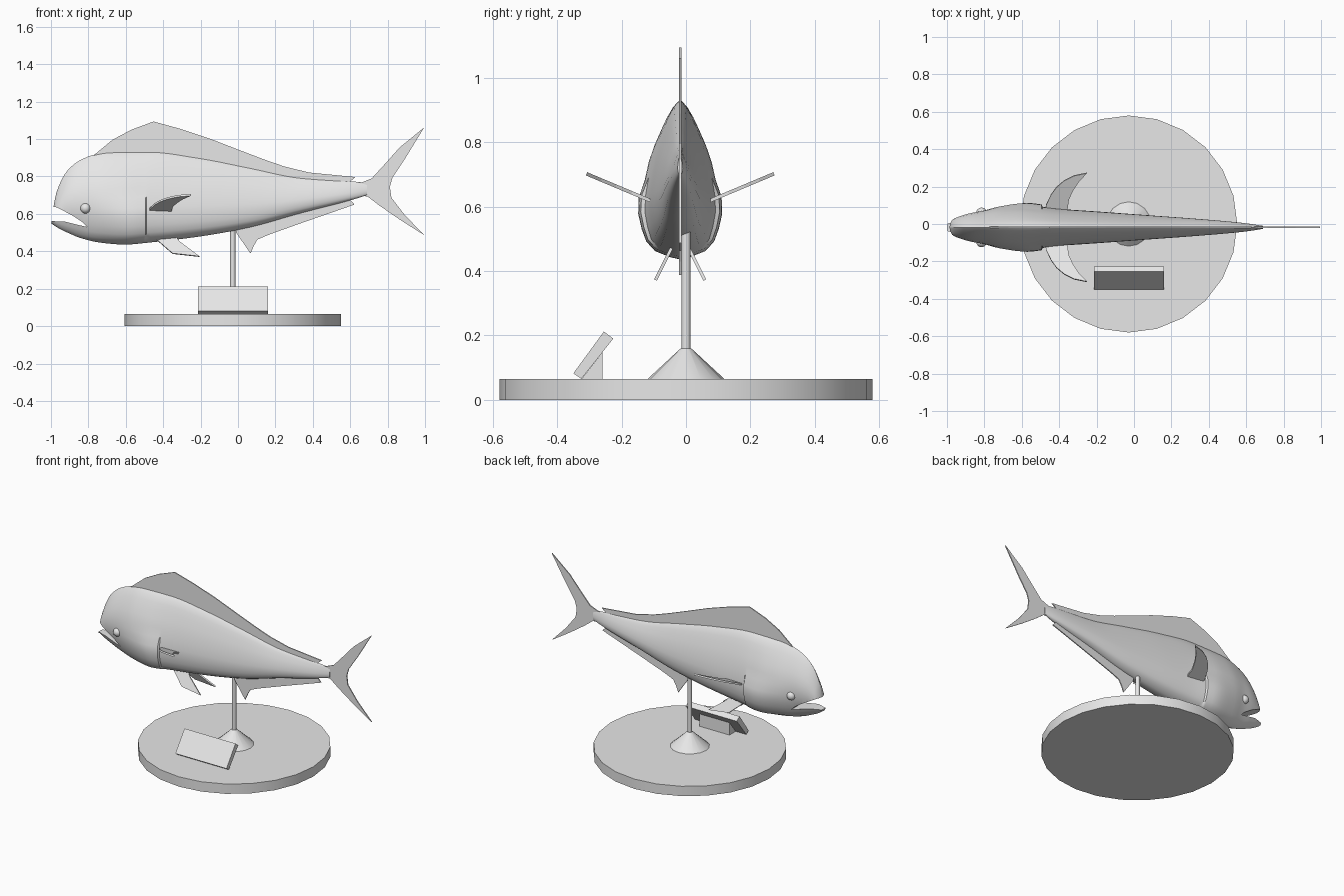
import bpy, bmesh, math
from mathutils import Vector

if "Cube" in bpy.data.objects:
    bpy.data.objects.remove(bpy.data.objects["Cube"])

MID = -0.018          # y of the fish's centre plane
STAND_X = -0.028      # x of the stand's axis

grey = bpy.data.materials.new("plain_grey")
grey.diffuse_color = (0.8, 0.8, 0.8, 1)
grey.use_nodes = True
grey.node_tree.nodes["Principled BSDF"].inputs["Base Color"].default_value = grey.diffuse_color


def finish(name, bm, smooth=35):
    bmesh.ops.recalc_face_normals(bm, faces=bm.faces)
    me = bpy.data.meshes.new(name)
    bm.to_mesh(me)
    bm.free()
    ob = bpy.data.objects.new(name, me)
    bpy.context.collection.objects.link(ob)
    me.materials.append(grey)
    if smooth:
        shade(ob, smooth)
    return ob


def shade(ob, angle):
    bpy.ops.object.select_all(action='DESELECT')
    ob.select_set(True)
    bpy.context.view_layer.objects.active = ob
    bpy.ops.object.shade_smooth_by_angle(angle=math.radians(angle))


def prism(name, pts, depth):
    """Outline extruded evenly to both sides along the depth vector."""
    d = Vector(depth)
    bm = bmesh.new()
    a = [bm.verts.new(Vector(p) - d / 2) for p in pts]
    b = [bm.verts.new(Vector(p) + d / 2) for p in pts]
    bm.faces.new(a)
    bm.faces.new(b[::-1])
    for i in range(len(a)):
        j = (i + 1) % len(a)
        bm.faces.new((a[i], b[i], b[j], a[j]))
    return finish(name, bm, 0)


def turned(name, rings, sides):
    """Round part from (radius, z) rings about the stand axis."""
    bm = bmesh.new()
    loops = []
    for r, z in rings:
        loops.append([bm.verts.new((STAND_X + r * math.cos(2 * math.pi * i / sides),
                                    r * math.sin(2 * math.pi * i / sides), z))
                      for i in range(sides)])
    for lo, hi in zip(loops, loops[1:]):
        for i in range(sides):
            j = (i + 1) % sides
            bm.faces.new((lo[i], lo[j], hi[j], hi[i]))
    bm.faces.new(loops[0][::-1])
    bm.faces.new(loops[-1])
    return finish(name, bm)


def curve(table, x):
    """Smooth interpolation without overshoot."""
    n = len(table)
    s = [(table[i + 1][1] - table[i][1]) / (table[i + 1][0] - table[i][0]) for i in range(n - 1)]

    def tangent(i):
        if i == 0 or i == n - 1:
            return s[0] if i == 0 else s[-1]
        p, q = s[i - 1], s[i]
        return 2 * p * q / (p + q) if p * q > 0 else 0
    x = min(max(x, table[0][0]), table[-1][0])
    i = max(k for k in range(n - 1) if table[k][0] <= x)
    h = table[i + 1][0] - table[i][0]
    u = (x - table[i][0]) / h
    return (table[i][1] * (1 + 2 * u) * (1 - u) ** 2 + table[i + 1][1] * u * u * (3 - 2 * u)
            + h * tangent(i) * u * (1 - u) ** 2 + h * tangent(i + 1) * u * u * (u - 1))


# Stand: disc, cone foot and pole
turned("base_disc", [(0.58, 0), (0.58, 0.065)], 24)
turned("cone_foot", [(0.12, 0.064), (0.016, 0.16)], 16)
turned("support_pole", [(0.014, 0.15), (0.014, 0.56)], 12)

# Tilted plaque and its wedge
prism("plaque", [(-0.027, y, z) for y, z in
                 [(-0.35, 0.082), (-0.325, 0.065), (-0.226, 0.19), (-0.255, 0.212)]], (0.375, 0, 0))
prism("plaque_wedge", [(-0.027, y, z) for y, z in
                       [(-0.325, 0.064), (-0.26, 0.064), (-0.26, 0.147)]], (0.22, 0, 0))

# Fish body profiles: back line, belly line, half width, section shape
BACK = [(-.997, .565), (-.975, .70), (-.955, .757), (-.917, .826), (-.848, .885), (-.767, .917),
        (-.687, .93), (-.473, .933), (-.206, .90), (.06, .848), (.33, .794), (.62, .773), (.69, .765)]
BELLY = [(-.997, .548), (-.95, .518), (-.90, .495), (-.848, .473), (-.74, .447), (-.607, .436),
         (-.473, .447), (-.206, .479), (.06, .527), (.33, .602), (.596, .671), (.69, .70)]
WIDTH = [(-.997, .02), (-.97, .045), (-.93, .062), (-.88, .078), (-.81, .092), (-.72, .112),
         (-.6, .122), (-.5, .112), (-.4, .1), (-.19, .085), (.08, .065), (.35, .045),
         (.6, .022), (.69, .008)]
SECTION = [(0, 0), (.03, .13), (.08, .27), (.18, .46), (.38, .77), (.58, .95), (.68, 1),
           (.88, .83), (.97, .5), (1, 0)]
GILL_X = -0.49


def half_width(x, t):
    rounding = 0.6 * min(max((-0.55 - x) / 0.3, 0), 1)
    w = (1 - rounding) * curve(SECTION, t) + rounding * math.sin(math.pi * t)
    if x < GILL_X and t > 0.5:      # raised gill cover
        w *= 1 + 0.11 * min(max((x + 0.8) / 0.25, 0), 1)
    return w * curve(WIDTH, x)


stations = [-.997 + 1.687 * (i / 50) ** 1.5 for i in range(51)]
stations = sorted([x for x in stations if abs(x - GILL_X) > 0.01] + [GILL_X - 0.004, GILL_X + 0.002])
N = 14
bm = bmesh.new()
rings = []
for x in stations:
    top, low = curve(BACK, x), curve(BELLY, x)
    ts = [(1 - math.cos(math.pi * k / N)) / 2 for k in range(N + 1)]
    side = [(half_width(x, t), top + (low - top) * t) for t in ts]
    loop = side + [(-w, z) for w, z in side[-2:0:-1]]
    rings.append([bm.verts.new((x, MID + w, z)) for w, z in loop])
for a, b in zip(rings, rings[1:]):
    for i in range(len(a)):
        j = (i + 1) % len(a)
        bm.faces.new((a[i], a[j], b[j], b[i]))
bm.faces.new(rings[0])
bm.faces.new(rings[-1][::-1])
body = finish("fish_body", bm, 0)

# Open mouth cut out of the head
mouth = prism("mouth_cutter", [(x, MID, z) for x, z in
              [(-1.1, .66), (-.97, .635), (-.93, .615), (-.88, .588), (-.83, .555), (-.805, .53),
               (-.85, .54), (-.93, .56), (-.997, .561), (-1.1, .555)]], (0, 0.5, 0))
mouth.hide_render = True
cut = body.modifiers.new("mouth", 'BOOLEAN')
cut.operation = 'DIFFERENCE'
cut.solver = 'EXACT'
cut.object = mouth
bpy.context.view_layer.objects.active = body
bpy.ops.object.modifier_apply(modifier="mouth")
bpy.data.objects.remove(mouth)
shade(body, 40)

# Fins on the centre plane
CENTRE_FINS = {
    "dorsal_fin": [(-.80, .88), (-.767, .917), (-.67, .997), (-.57, 1.05), (-.452, 1.094),
                   (-.313, 1.056), (-.152, 1.003), (0, .944), (.142, .89), (.249, .853), (.382, .821),
                   (.628, .797), (.59, .765), (.33, .76), (.06, .81), (-.206, .86), (-.47, .89)],
    "anal_fin": [(-.01, .54), (-.01, .50), (.067, .388), (.085, .43), (.104, .463), (.168, .49),
                 (.33, .548), (.623, .65), (.585, .69), (.33, .64)],
    "tail_fin": [(.63, .765), (.66, .768), (.715, .79), (.773, .853), (.864, .955), (.995, 1.062),
                 (.89, .89), (.826, .794), (.812, .746), (.82, .687), (.89, .596), (.995, .487),
                 (.864, .57), (.757, .644), (.693, .693), (.63, .70)]}
for name, pts in CENTRE_FINS.items():
    prism(name, [(x, MID, z) for x, z in pts], (0, 0.007, 0))

for side, word in ((1, "right"), (-1, "left")):
    # Swept crescent pectoral fins, rising outwards
    crescent = [(-.476, .085), (-.47, .12), (-.444, .175), (-.415, .215), (-.374, .25), (-.32, .277),
                (-.251, .291), (-.295, .245), (-.325, .20), (-.348, .15), (-.358, .08)]
    prism("pectoral_fin_" + word, [(x, MID + side * y, .625 + (y - .108) * .42)
                                   for x, y in crescent], (0, -.004 * side, .01))
    # Pelvic fins, splayed downwards
    pelvic = [(-.45, .475), (-.35, .388), (-.206, .372), (-.313, .452), (-.33, .475)]
    prism("pelvic_fin_" + word, [(x, MID + side * (.035 + (.455 - z) * .5), z)
                                 for x, z in pelvic], (0, .009 * side, .004))
    # Eyes
    bm = bmesh.new()
    bmesh.ops.create_uvsphere(bm, u_segments=16, v_segments=10, radius=0.028)
    bmesh.ops.translate(bm, verts=bm.verts, vec=(-.815, MID + side * .078, .63))
    finish("eye_" + word, bm, 60)
